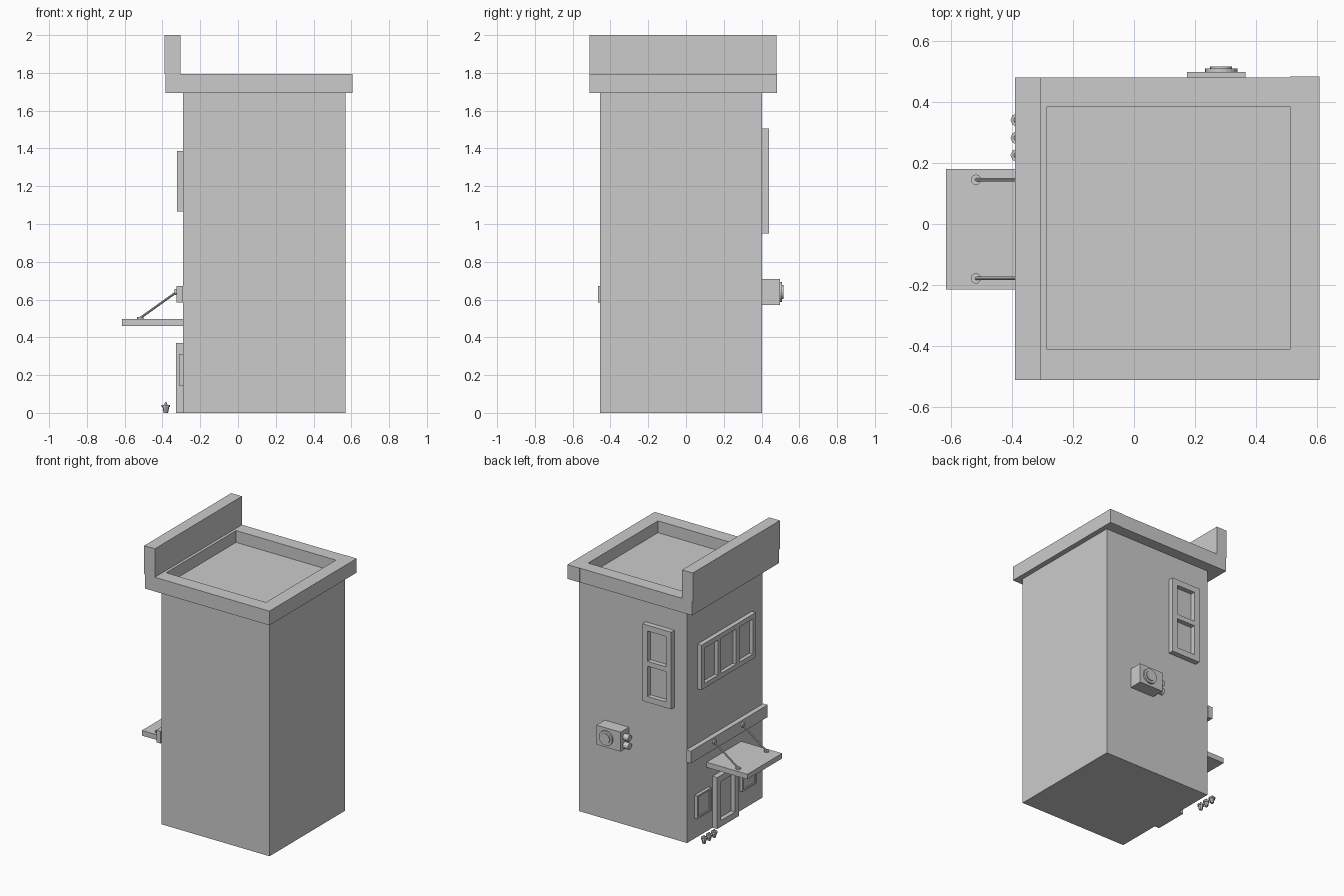
import bpy, bmesh, math
from mathutils import Vector

if "Cube" in bpy.data.objects:
    bpy.data.objects.remove(bpy.data.objects["Cube"])

grey = bpy.data.materials.new("plain grey")
grey.diffuse_color = (0.6, 0.6, 0.6, 1)
grey.use_nodes = True
grey.node_tree.nodes["Principled BSDF"].inputs["Base Color"].default_value = grey.diffuse_color


def finish(name, bm):
    bmesh.ops.recalc_face_normals(bm, faces=bm.faces[:])
    me = bpy.data.meshes.new(name)
    bm.to_mesh(me)
    bm.free()
    me.materials.append(grey)
    ob = bpy.data.objects.new(name, me)
    bpy.context.collection.objects.link(ob)
    return ob


def add_box(bm, x, y, z):
    vs = bmesh.ops.create_cube(bm, size=1)["verts"]
    for v in vs:
        v.co = Vector([r[0] if c < 0 else r[1] for c, r in zip(v.co, (x, y, z))])


def box(name, x, y, z):
    bm = bmesh.new()
    add_box(bm, x, y, z)
    return finish(name, bm)


def add_rod(bm, a, b, r1, r2=None, n=12):
    a, b = Vector(a), Vector(b)
    d = b - a
    vs = bmesh.ops.create_cone(bm, cap_ends=True, segments=n, radius1=r1,
                               radius2=r1 if r2 is None else r2, depth=d.length)["verts"]
    q = d.to_track_quat('Z', 'Y')
    for v in vs:
        v.co = q @ v.co + (a + b) / 2


def rod(name, a, b, r1, r2=None, n=12):
    bm = bmesh.new()
    add_rod(bm, a, b, r1, r2, n)
    return finish(name, bm)


def frame(name, side, u, z, depth, border, cols=1, rows=1, bar=0.035, pane=0.006):
    """Window or door frame with bars and a recessed pane, on the -x or +y wall."""
    bm = bmesh.new()

    def part(uu, zz, d):
        if side == "-x":
            add_box(bm, (-0.29 - d, -0.29), uu, zz)
        else:
            add_box(bm, uu, (0.40, 0.40 + d), zz)

    part((u[0], u[0] + border), z, depth)
    part((u[1] - border, u[1]), z, depth)
    inner = (u[0] + border, u[1] - border)
    part(inner, (z[0], z[0] + border), depth)
    part(inner, (z[1] - border, z[1]), depth)
    for i in range(1, cols):
        c = u[0] + (u[1] - u[0]) * i / cols
        part((c - bar / 2, c + bar / 2), (z[0] + border, z[1] - border), depth)
    for i in range(1, rows):
        c = z[0] + (z[1] - z[0]) * i / rows
        part(inner, (c - bar / 2, c + bar / 2), depth)
    part(inner, (z[0] + border, z[1] - border), pane)
    return finish(name, bm)


# main block
box("building_body", (-0.29, 0.57), (-0.455, 0.402), (0, 1.71))

# roof edge of four beams, plus the tall front board
bm = bmesh.new()
rim = (1.693, 1.795)
add_box(bm, (-0.385, -0.285), (-0.51, 0.48), rim)
add_box(bm, (0.51, 0.607), (-0.51, 0.483), rim)
add_box(bm, (-0.285, 0.51), (-0.51, -0.41), rim)
add_box(bm, (-0.285, 0.51), (0.385, 0.48), rim)
finish("roof_edge", bm)
box("front_parapet", (-0.39, -0.305), (-0.51, 0.48), (1.795, 2.0))

# windows and door
frame("triple_window", "-x", (-0.335, 0.285), (1.065, 1.387), 0.032, 0.035, cols=3)
frame("tall_side_window", "+y", (-0.19, 0.04), (0.95, 1.505), 0.04, 0.042, rows=2)
frame("door", "-x", (-0.135, 0.112), (0, 0.37), 0.037, 0.045)
for name, u in (("shop_window_a", (0.158, 0.316)), ("shop_window_b", (-0.356, -0.198))):
    frame(name, "-x", u, (0.145, 0.312), 0.022, 0.012, pane=0.014)

# sign band and awning with two stay rods
box("sign_band", (-0.325, -0.29), (-0.465, 0.41), (0.585, 0.673))
box("awning", (-0.615, -0.29), (-0.215, 0.18), (0.46, 0.497))
for i, y in enumerate((0.145, -0.178)):
    bm = bmesh.new()
    add_rod(bm, (-0.517, y, 0.503), (-0.325, y, 0.64), 0.006, n=8)
    add_rod(bm, (-0.517, y, 0.495), (-0.517, y, 0.507), 0.017)
    add_rod(bm, (-0.325, y, 0.64), (-0.336, y, 0.64), 0.017)
    finish(f"awning_stay_{i}", bm)

# air conditioner with fan ring and pipe stubs
box("air_conditioner", (0.173, 0.365), (0.40, 0.497), (0.57, 0.71))
bm = bmesh.new()
add_rod(bm, (0.285, 0.49, 0.64), (0.285, 0.509, 0.64), 0.053, n=20)
add_rod(bm, (0.285, 0.50, 0.64), (0.285, 0.515, 0.64), 0.036, n=20)
finish("fan_ring", bm)
for i, z in enumerate((0.66, 0.6)):
    rod(f"pipe_stub_{i}", (0.18, 0.45, z), (0.132, 0.45, z), 0.023)

# row of small flower pots
for i, y in enumerate((0.34, 0.282, 0.225)):
    bm = bmesh.new()
    add_rod(bm, (-0.382, y, 0), (-0.382, y, 0.034), 0.012, 0.018, 8)
    add_rod(bm, (-0.382, y, 0.03), (-0.382, y, 0.042), 0.022, n=8)
    add_rod(bm, (-0.382, y, 0.042), (-0.382, y, 0.058), 0.012, 0.003, 6)
    finish(f"flower_pot_{i}", bm)
